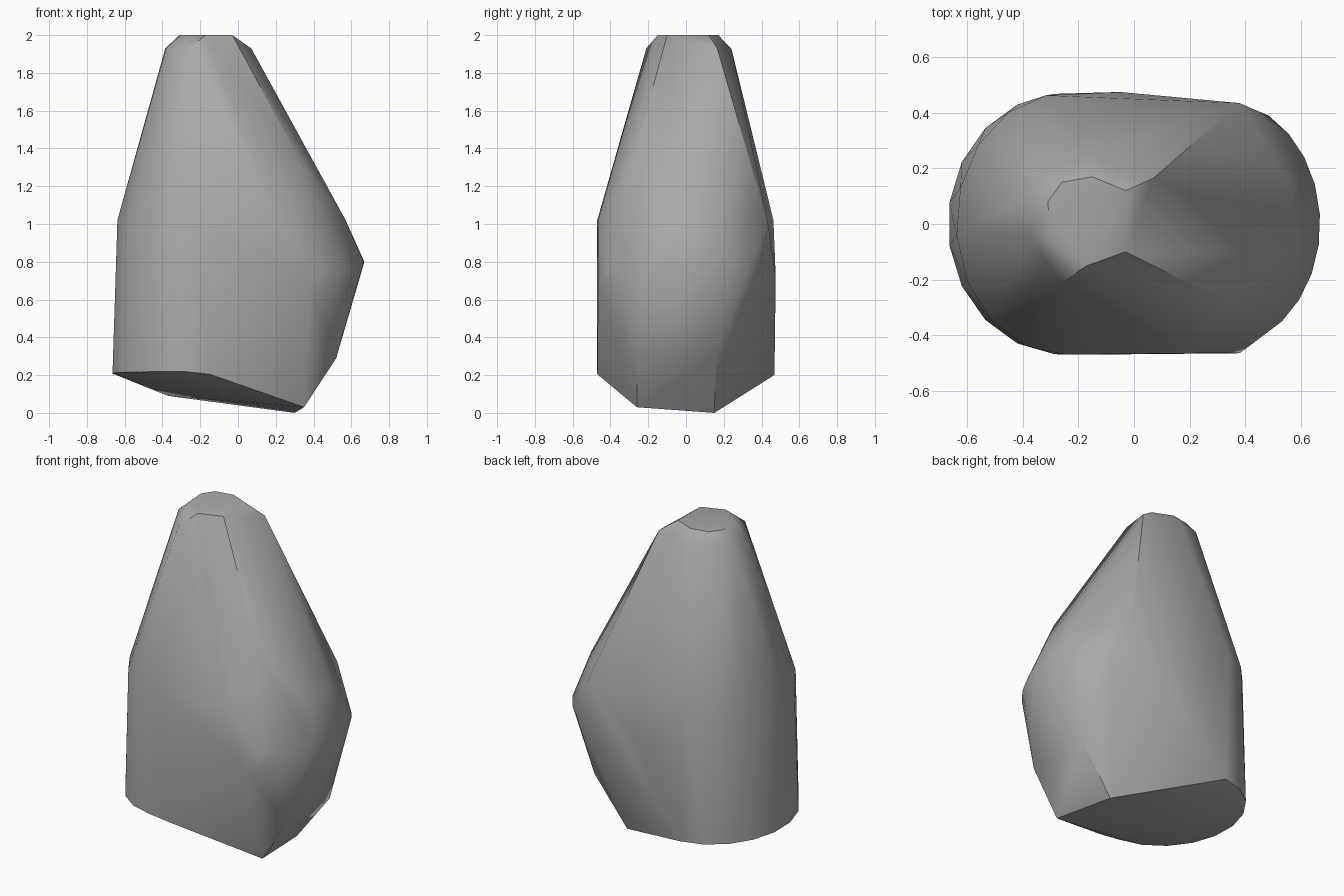
import bpy
import bmesh
from math import cos, sin, radians

default_cube = bpy.data.objects.get("Cube")
if default_cube:
    bpy.data.objects.remove(default_cube, do_unlink=True)


def make_material(name, value):
    material = bpy.data.materials.new(name)
    material.use_nodes = True
    color = (value, value, value, 1.0)
    material.diffuse_color = color
    material.node_tree.nodes["Principled BSDF"].inputs["Base Color"].default_value = color
    return material


def arc(center_x, radius_x, radius_y, start, end, steps, height):
    """Points along a level elliptical arc; height may vary with y."""
    points = []
    for step in range(steps + 1):
        angle = radians(start + (end - start) * step / steps)
        x, y = center_x + radius_x * cos(angle), radius_y * sin(angle)
        points.append((x, y, height(y)))
    return points


def level(height, outline):
    """Lift a flat outline to one height."""
    return [(x, y, height) for x, y in outline]


def build_hull(name, points, material):
    mesh = bpy.data.meshes.new(name)
    bm = bmesh.new()
    for point in points:
        bm.verts.new(point)
    result = bmesh.ops.convex_hull(bm, input=bm.verts[:], use_existing_faces=False)
    loose = [v for v in bm.verts if not v.link_faces]
    bmesh.ops.delete(bm, geom=loose, context="VERTS")
    bmesh.ops.dissolve_limit(bm, angle_limit=radians(1), verts=bm.verts[:], edges=bm.edges[:])
    bmesh.ops.recalc_face_normals(bm, faces=bm.faces[:])
    bm.to_mesh(mesh)
    bm.free()
    mesh.materials.append(material)
    obj = bpy.data.objects.new(name, mesh)
    bpy.context.collection.objects.link(obj)
    return obj


# Blunt summit: a flat cap and the chipped rim just below it
summit = level(2.0, [(-.31, .08), (-.26, .15), (-.15, .17), (-.03, .12),
                     (-.03, -.1), (-.17, -.15), (-.3, -.06)])
summit_rim = level(1.93, [(-.385, .09), (-.29, .2), (-.14, .24), (.07, .165),
                          (.03, -.02), (-.03, -.13), (-.26, -.21), (-.38, -.04)])

# Rounded end: upright wall between two arcs
rounded_end = arc(-.25, .42, .47, 95, 265, 9, lambda y: .21 - .02 * y)
rounded_end += arc(-.25, .39, .47, 100, 270, 8, lambda y: 1.02)

# Front and back walls
front_wall = [(-.15, -.47, .205), (.38, -.465, .67), (.22, -.465, 1.02)]
back_wall = [(-.27, .435, .2), (-.05, .475, .72), (.38, .435, 1.0), (-.1, .455, 1.02)]

# Overhanging end: widest ridge and the slope above it
ridge = arc(.3, .37, .45, -65, 60, 9, lambda y: .8 - .3 * y * y)
shoulder = [(.57, -.1, 1.02), (.57, .12, 1.02), (.35, -.29, 1.3)]

# Undercut and tilted base
undercut = [(.52, -.26, .29), (.52, .16, .29)]
base = [(.35, -.26, .03), (.3, .15, 0), (-.37, .1, .09)]

rock = build_hull("rock", summit + summit_rim + rounded_end + front_wall + back_wall
                  + ridge + shoulder + undercut + base, make_material("stone_grey", .4))

# Soft shading with crisp chipped edges
bpy.ops.object.select_all(action="DESELECT")
rock.select_set(True)
bpy.context.view_layer.objects.active = rock
bpy.ops.object.shade_smooth_by_angle(angle=radians(35))
